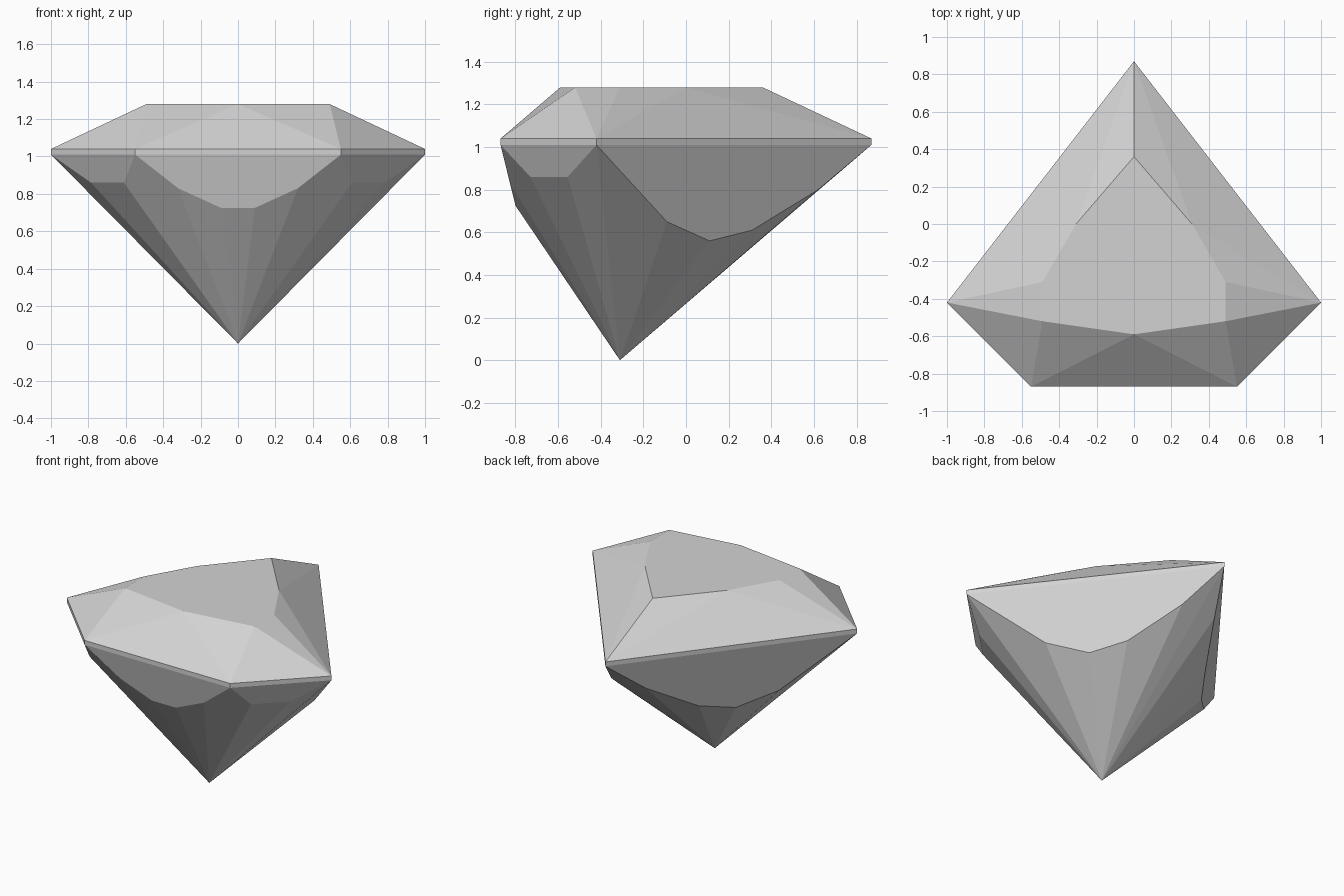
import bpy
import bmesh
from math import radians

cube = bpy.data.objects.get("Cube")
if cube:
    bpy.data.objects.remove(cube)

TABLE_Z, GIRDLE_TOP, GIRDLE_LOW = 1.28, 1.04, 1.01


def mirrored(points):
    """Return the points together with their copies across x = 0."""
    return points + [(-x, y, z) for x, y, z in points if x > 0]


# Flat table on top
table = mirrored([(x, y, TABLE_Z) for x, y in
                  [(0, 0.36), (0.31, 0), (0.49, -0.31), (0.49, -0.52), (0, -0.59)]])

# Thin five-sided girdle band
outline = [(0, 0.87), (1, -0.42), (0.55, -0.87)]
girdle = mirrored([(x, y, z) for x, y in outline for z in (GIRDLE_TOP, GIRDLE_LOW)])

# Lower corners of the front, corner and side facets, and the bottom point
front_facet = mirrored([(0.09, -0.80, 0.725), (0.32, -0.826, 0.83)])
corner_facet = mirrored([(0.61, -0.73, 0.86), (0.786, -0.555, 0.86)])
side_facet = mirrored([(0.64, -0.09, 0.65), (0.453, 0.11, 0.56),
                       (0.313, 0.31, 0.61), (0.13, 0.62, 0.80)])
bottom_point = [(0, -0.31, 0)]

# The cut stone is the convex shape around all these corners
bm = bmesh.new()
for point in table + girdle + front_facet + corner_facet + side_facet + bottom_point:
    bm.verts.new(point)
bmesh.ops.convex_hull(bm, input=bm.verts[:])
bmesh.ops.dissolve_limit(bm, angle_limit=radians(2), verts=bm.verts[:], edges=bm.edges[:])
bmesh.ops.recalc_face_normals(bm, faces=bm.faces[:])
mesh = bpy.data.meshes.new("cut_gemstone")
bm.to_mesh(mesh)
bm.free()

gem = bpy.data.objects.new("cut_gemstone", mesh)
bpy.context.collection.objects.link(gem)

# Single light grey colour
grey = (0.65, 0.65, 0.65, 1)
material = bpy.data.materials.new("light_grey")
material.use_nodes = True
material.diffuse_color = grey
material.node_tree.nodes["Principled BSDF"].inputs["Base Color"].default_value = grey
mesh.materials.append(material)
